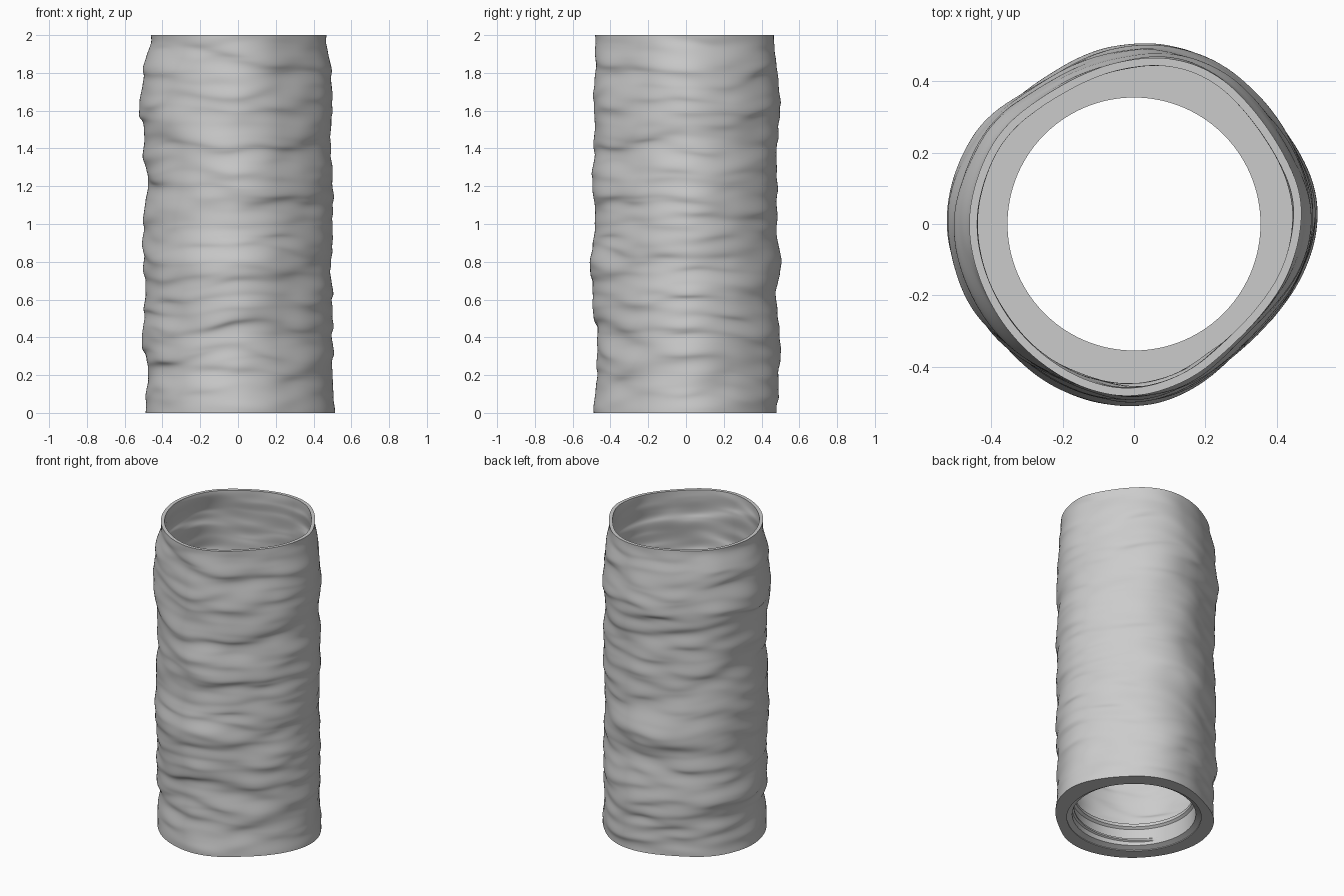
import bpy, math
from mathutils import Vector, noise

cube = bpy.data.objects.get("Cube")
if cube:
    bpy.data.objects.remove(cube)

SEG, ROWS, HEIGHT = 180, 200, 2.0
WALL = 0.022

grey = bpy.data.materials.new("plain grey")
grey.use_nodes = True
COLOUR = (0.6, 0.6, 0.6, 1)
grey.diffuse_color = COLOUR
grey.node_tree.nodes["Principled BSDF"].inputs["Base Color"].default_value = COLOUR

# Mean outline with soft corners and flats: angle in degrees and radius
OUTLINE = [(0, .502), (10, .505), (25, .493), (45, .492), (62, .507), (78, .506),
           (95, .488), (112, .47), (126, .47), (145, .492), (160, .495), (180, .5),
           (200, .49), (216, .487), (235, .485), (255, .487), (270, .492),
           (288, .476), (307, .453), (326, .459), (345, .486), (360, .502)]
# Radius change, in thousandths, every tenth of the height on the four sides
SIDES = [[13, -8, 6, 2, -14, 4, -2, -8, 0, -10, -32],
         [-17, -7, -2, -12, 3, -22, -7, -15, 0, -12, -32],
         [-8, -17, 8, -6, 4, 5, -18, -2, 20, 4, -38],
         [-2, -12, -24, 3, 17, -10, 3, -2, -7, -10, -9]]


def ease(a, b, t):
    return a + (b - a) * t * t * (3 - 2 * t)


def outline(angle):
    deg = math.degrees(angle) % 360
    for (a, ra), (b, rb) in zip(OUTLINE, OUTLINE[1:]):
        if a <= deg <= b:
            return ra + (rb - ra) * (deg - a) / (b - a)


def soft_outline(angle):
    """Outline averaged over a few degrees to round its corners"""
    return sum(outline(angle + math.radians(2 * k)) for k in range(-4, 5)) / 9


def swell(angle, z):
    q = angle / (math.pi / 2)
    i = int(q) % 4
    h = min(z / HEIGHT * 10, 9.9999)
    k = int(h)
    left, right = (ease(s[k], s[k + 1], h - k) for s in (SIDES[i], SIDES[(i + 1) % 4]))
    return ease(left, right, q - int(q)) / 1000


def wrinkle(angle, z):
    """Long, nearly level folds"""
    c, s = math.cos(angle), math.sin(angle)
    lift = 0.04 * noise.noise(Vector((c * 1.2, s * 1.2, z)))
    broad = noise.noise(Vector((c * 1.3, s * 1.3, (z + lift) * 7 + 3)))
    fine = noise.noise(Vector((c * 2 + 9, s * 2, (z + lift) * 15)))
    return 0.012 * broad + 0.009 * fine


BASE = [soft_outline(math.tau * i / SEG) for i in range(SEG)]


def wavy_ring(z, inset):
    """Crumpled ring whose folds droop slightly over the ones below"""
    fade = min(1, z / 0.1, (HEIGHT - z) / 0.1)
    pts = []
    for i in range(SEG):
        a = math.tau * i / SEG
        d = wrinkle(a, z) * (0.35 + 0.65 * fade)
        r = BASE[i] + swell(a, z) + d - inset
        pts.append((r * math.cos(a), r * math.sin(a), z - 1.5 * d * fade))
    return pts


def round_ring(r, z):
    return [(r * math.cos(math.tau * i / SEG), r * math.sin(math.tau * i / SEG), z)
            for i in range(SEG)]


def loft(name, rings, close_loop):
    """Join rings of points into a smooth surface"""
    n = len(rings[0])
    verts = [p for ring in rings for p in ring]
    faces = []
    for j in range(len(rings) if close_loop else len(rings) - 1):
        a, b = j * n, (j + 1) % len(rings) * n
        for i in range(n):
            k = (i + 1) % n
            faces.append((a + i, a + k, b + k, b + i))
    if not close_loop:
        faces += [tuple(reversed(range(n))), tuple(range(len(verts) - n, len(verts)))]
    mesh = bpy.data.meshes.new(name)
    mesh.from_pydata(verts, [], faces)
    mesh.materials.append(grey)
    obj = bpy.data.objects.new(name, mesh)
    bpy.context.collection.objects.link(obj)
    bpy.ops.object.select_all(action="DESELECT")
    obj.select_set(True)
    bpy.context.view_layer.objects.active = obj
    bpy.ops.object.shade_smooth_by_angle(angle=math.radians(40))


# Thin crumpled sleeve with a thick collar around the bottom opening
FLOOR = 0.16
outer = [wavy_ring(HEIGHT * j / ROWS, 0) for j in range(ROWS + 1)]
inner = [wavy_ring(HEIGHT - (HEIGHT - FLOOR) * j / ROWS, WALL) for j in range(ROWS + 1)]
inner[-1] = [(x, y, FLOOR) for x, y, z in inner[-1]]
collar = [round_ring(r, z) for r, z in
          [(.354, FLOOR), (.354, .14), (.368, .128), (.368, .02), (.4, .005), (.4, 0)]]
loft("crumpled_sleeve", outer + inner + collar, True)

# Screw thread part of the way round inside the collar
STEPS = 100
thread = []
for j in range(STEPS + 1):
    t = j / STEPS
    a = math.radians(-155 + 205 * t)
    z = 0.05 + 0.04 * t
    tip = 0.369 - 0.012 * min(1, 12 * t, 12 * (1 - t))
    section = [(.372, -.014), (tip, -.005), (tip, .005), (.372, .014)]
    thread.append([(r * math.cos(a), r * math.sin(a), z + h) for r, h in section])
loft("screw_thread", thread, False)
